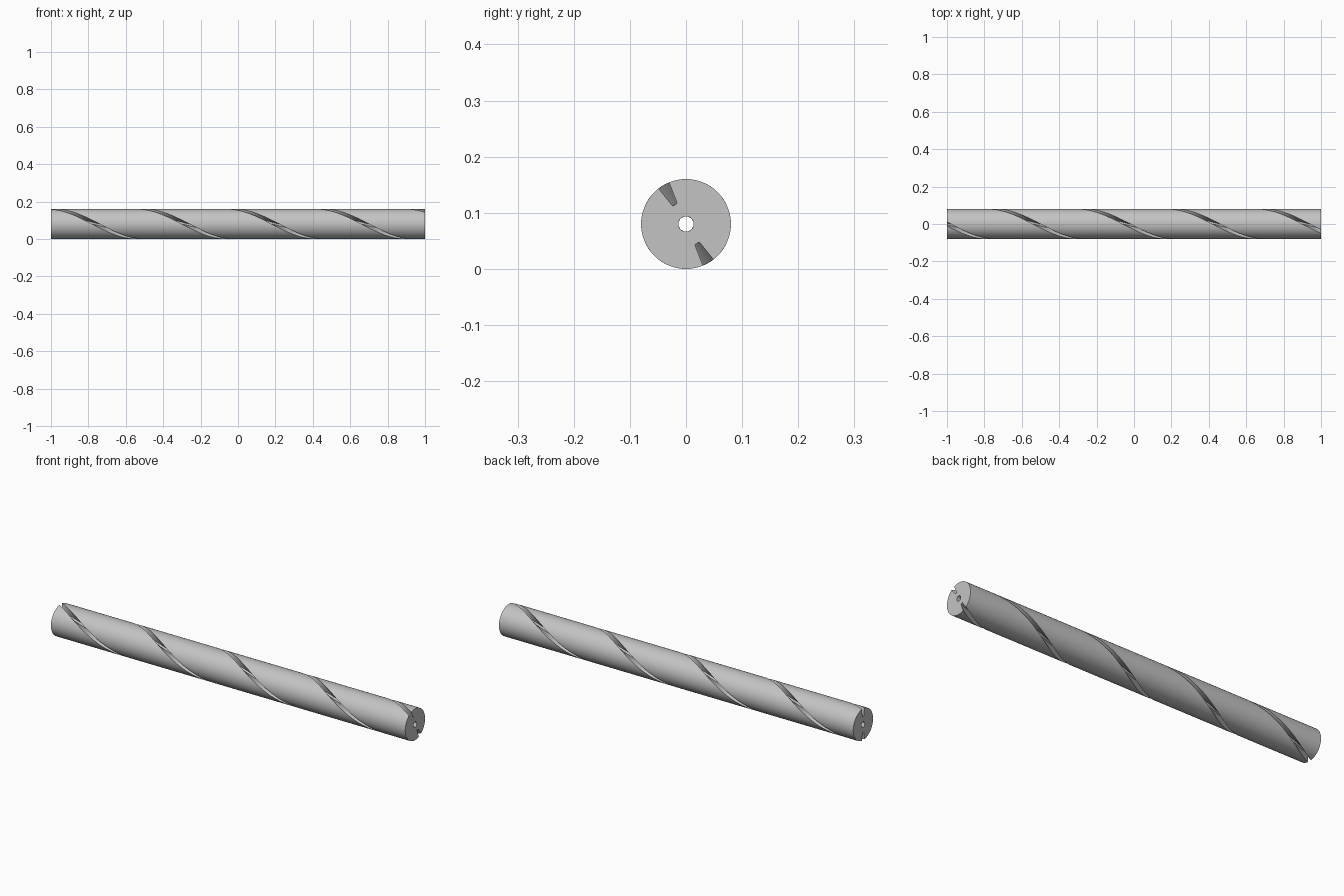
import bpy, bmesh
from math import sin, cos, radians, pi

if "Cube" in bpy.data.objects:
    bpy.data.objects.remove(bpy.data.objects["Cube"])

LENGTH, RADIUS, FLOOR_R, BORE_R = 2.0, 0.08, 0.04, 0.0135
TWIST = radians(750)
RINGS, ARC = 200, 40
HALF_OUT, HALF_IN = radians(7.8), radians(6.8)

# Cross-section as (angle, radius): two lands separated by two narrow grooves
section = []
for turn in (0, pi):
    section.append((turn + HALF_IN, FLOOR_R))
    for i in range(ARC + 1):
        section.append((turn + HALF_OUT + (pi - 2 * HALF_OUT) * i / ARC, RADIUS))
    section.append((turn + pi - HALF_IN, FLOOR_R))

bm = bmesh.new()


def ring(step, bore):
    """One twisted section loop along the rod, either outer skin or bore."""
    t = step / RINGS
    loop = []
    for angle, r in section:
        a, r = angle + TWIST * t, BORE_R if bore else r
        loop.append(bm.verts.new((LENGTH * (t - 0.5), -r * sin(a), RADIUS + r * cos(a))))
    return loop


def bridge(a, b):
    n = len(a)
    for i in range(n):
        j = (i + 1) % n
        bm.faces.new((a[i], a[j], b[j], b[i]))


# Fluted skin, bore and the two flat ends
outer = [ring(s, False) for s in range(RINGS + 1)]
inner = [ring(s, True) for s in range(RINGS + 1)]
for loops in (outer, inner):
    for a, b in zip(loops, loops[1:]):
        bridge(a, b)
for end in (0, -1):
    bridge(outer[end], inner[end])
bmesh.ops.recalc_face_normals(bm, faces=bm.faces)

mesh = bpy.data.meshes.new("fluted_rod")
bm.to_mesh(mesh)
bm.free()
rod = bpy.data.objects.new("fluted_rod", mesh)
bpy.context.collection.objects.link(rod)

# Plain grey material
grey = bpy.data.materials.new("light_grey")
grey.use_nodes = True
colour = (0.55, 0.55, 0.55, 1)
grey.diffuse_color = colour
grey.node_tree.nodes["Principled BSDF"].inputs["Base Color"].default_value = colour
mesh.materials.append(grey)

bpy.context.view_layer.objects.active = rod
rod.select_set(True)
bpy.ops.object.shade_smooth_by_angle(angle=radians(30))
